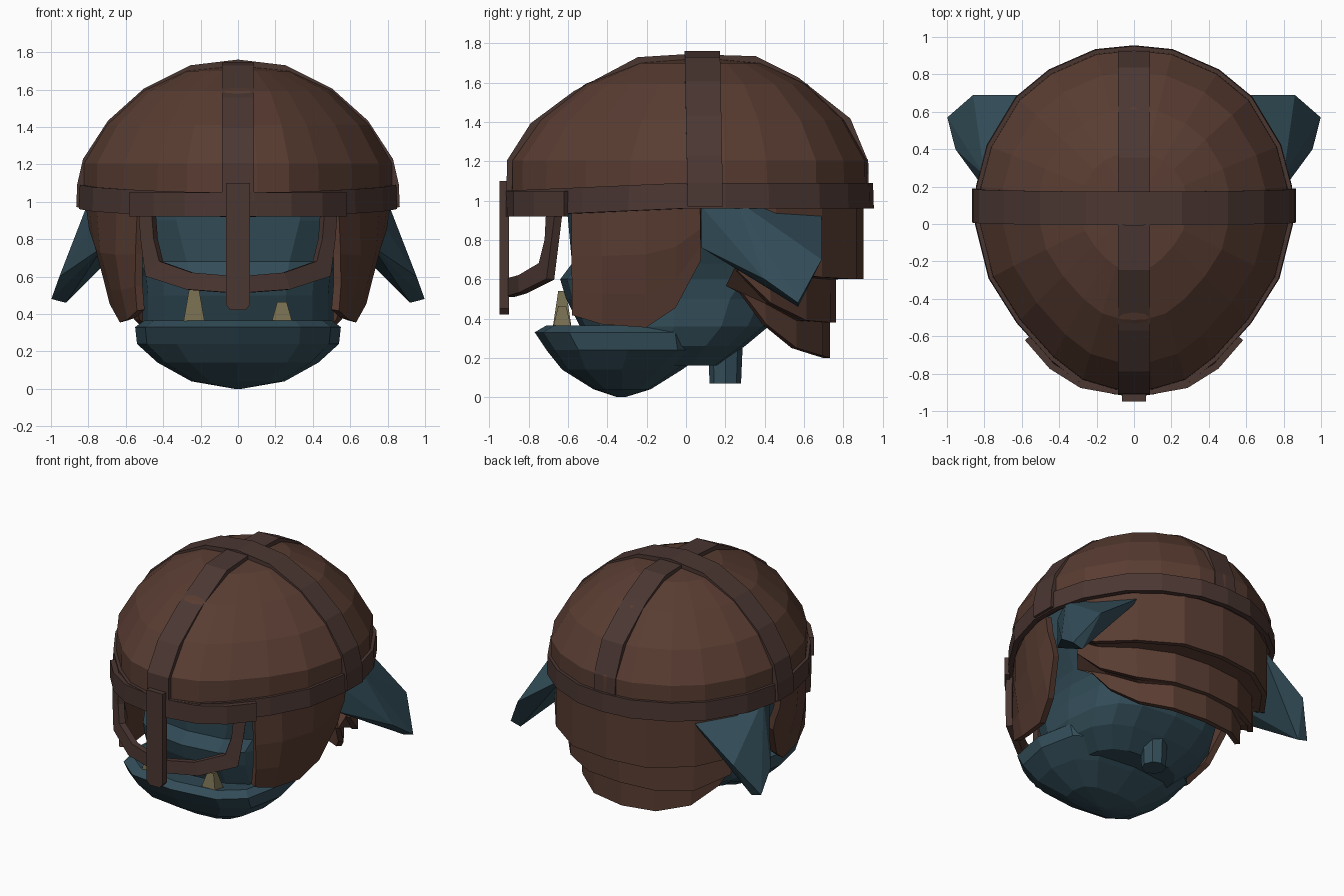
import bpy, bmesh, math

if "Cube" in bpy.data.objects:
    bpy.data.objects.remove(bpy.data.objects["Cube"])


def mat(name, c):
    m = bpy.data.materials.new(name)
    m.diffuse_color = (*c, 1)
    m.use_nodes = True
    m.node_tree.nodes["Principled BSDF"].inputs["Base Color"].default_value = m.diffuse_color
    return m


LEATHER = mat("leather", (0.1, 0.046, 0.032))
STRAP = mat("strap", (0.07, 0.038, 0.032))
SKIN = mat("skin", (0.033, 0.075, 0.1))
BONE = mat("bone", (0.18, 0.155, 0.08))


def finish(name, bm, m, mirror=False, thick=0):
    bmesh.ops.remove_doubles(bm, verts=bm.verts, dist=0.0005)
    bmesh.ops.recalc_face_normals(bm, faces=bm.faces)
    me = bpy.data.meshes.new(name)
    bm.to_mesh(me)
    bm.free()
    me.materials.append(m)
    ob = bpy.data.objects.new(name, me)
    bpy.context.collection.objects.link(ob)
    if mirror:
        ob.modifiers.new("mirror", 'MIRROR').use_clip = True
    if thick:
        s = ob.modifiers.new("thickness", 'SOLIDIFY')
        s.thickness, s.offset = thick, 0
        s.use_even_offset = True
    return ob


def grid(name, rows, m, closed=False, mirror=False, thick=0, caps=False):
    """Skin a list of equally long point rows."""
    bm = bmesh.new()
    vs = [[bm.verts.new(p) for p in r] for r in rows]
    n = len(rows[0])
    for a, b in zip(vs, vs[1:]):
        for i in range(n if closed else n - 1):
            j = (i + 1) % n
            bm.faces.new((a[i], a[j], b[j], b[i]))
    if caps:
        bm.faces.new(vs[0])
        bm.faces.new(vs[-1])
    return finish(name, bm, m, mirror, thick)


def hull(name, pts, m, mirror=False):
    bm = bmesh.new()
    for p in pts:
        bm.verts.new(p)
    r = bmesh.ops.convex_hull(bm, input=bm.verts)
    bmesh.ops.delete(bm, geom=list(set(r["geom_interior"])), context='VERTS')
    return finish(name, bm, m, mirror)


# Egg-shaped helmet plan
half = [(0, .925), (.2, .905), (.44, .8), (.61, .66), (.76, .41), (.815, .2), (.82, 0),
        (.75, -.28), (.605, -.51), (.425, -.71), (.27, -.83), (.1, -.88)]
plan = half + [(0, -.885)] + [(-x, y) for x, y in reversed(half[1:])]
CY = .05


def ring(s, z, tilt=0, shift=0):
    return [(x * s, CY + (y - CY) * s + shift, z + tilt * max(0, -y)) for x, y in plan]


# Helmet dome
prof = [(.97, .99, 0), (1.2, .985, 0), (1.4, .845, .01), (1.58, .615, .02), (1.685, .345, .03), (1.715, .002, .03)]
grid("helmet_dome", [ring(s, z, -.04 if z < 1 else 0, d) for z, s, d in prof], LEATHER, closed=True, thick=.03)

# Rim band
grid("rim_band", [ring(1.015, .96, -.045), ring(1.01, 1.09, -.045)], STRAP, closed=True, thick=.035)

# Brow plate
brow = [(.57, -.61), (.44, -.76), (.28, -.86), (0, -.91)]
grid("brow_plate", [[(x, y, z) for x, y in brow] for z in (.92, 1.05)], STRAP, mirror=True, thick=.035)

# Front-to-back strap
path = [(-.895, 1.0), (-.89, 1.2), (-.775, 1.38), (-.56, 1.54), (-.24, 1.71), (0, 1.725), (.35, 1.715),
        (.56, 1.61), (.82, 1.405), (.905, 1.2), (.91, 1.05)]
grid("long_strap", [[(x, y, z) for y, z in path] for x in (-.085, .085)], STRAP, thick=.04)

# Side-to-side strap
path = [(.845, .97), (.84, 1.09), (.81, 1.22), (.68, 1.42), (.49, 1.59), (.25, 1.71), (0, 1.74)]
path += [(-x, z) for x, z in reversed(path[:-1])]
grid("cross_strap", [[(x, y + .02 * (1.4 - z), z) for x, z in path] for y in (0, .18)], STRAP, thick=.04)

# Nose guard
hull("nose_guard", [(x, y, z) for x in (-.065, .065) for y in (-.95, -.9) for z in (.45, 1.1)]
     + [(x, y, .42) for x in (-.04, .04) for y in (-.95, -.9)], STRAP)

# Eye guard frame
outer = [(.525, -.64, 1.0), (.51, -.665, .8), (.485, -.69, .6), (.27, -.83, .53), (0, -.9, .51)]
inner = [(.455, -.69, 1.0), (.44, -.70, .8), (.41, -.73, .68), (.24, -.83, .62), (0, -.9, .6)]
grid("eye_guard", [outer, inner], STRAP, mirror=True, thick=.045)

# Cheek guards
ys = (-.57, -.42, -.2, -.05, .075)
tables = [((.52, .63, .735, .775, .79), (.97,) * 5),
          ((.53, .635, .715, .745, .775), (.72, .72, .73, .77, .86)),
          ((.53, .605, .66, .70, .745), (.55, .53, .53, .6, .78)),
          ((.52, .57, .61, .665, .725), (.42, .375, .36, .46, .7))]
grid("cheek_guard", [list(zip(xs, ys, zs)) for xs, zs in tables], LEATHER, mirror=True, thick=.045)

# Overlapping neck plates: plan points, bottom heights; each starts under the one above
plates = [([(.76, .25), (.71, .45), (.54, .68), (.29, .85), (0, .885)], (.75, .64, .61, .6, .6)),
          ([(.69, .26), (.64, .42), (.48, .6), (.26, .72), (0, .745)], (.64, .48, .39, .38, .38)),
          ([(.6, .28), (.54, .4), (.42, .55), (.24, .68), (0, .715)], (.53, .37, .25, .21, .2))]
above = [(x, y, .98) for x, y in plates[0][0]]
for k, (pl, bot) in enumerate(plates):
    low = [(x, y, z) for (x, y), z in zip(pl, bot)]
    mid = [(x, y, a[2] + .015) for (x, y), a in zip(pl, above)]
    top = [(a[0], a[1], a[2] + .03) for a in above]
    grid(f"neck_plate_{k + 1}", [top, mid, low] if k else [mid, low], LEATHER, mirror=True, thick=.035)
    above = low


# Head and jaw rings: z, half width, front y, back y
def oval(z, hw, f, b, e=.72, n=16):
    pts = []
    for i in range(n):
        a = 2 * math.pi * i / n
        c, s = math.cos(a), math.sin(a)
        pts.append((math.copysign(abs(c) ** e, c) * hw,
                    (f + b) / 2 + math.copysign(abs(s) ** e, s) * (b - f) / 2, z))
    return pts


grid("jaw", [oval(*r, n=12) for r in [(0, .02, -.35, -.31), (.04, .25, -.47, -.18), (.14, .43, -.63, -.02),
                                      (.24, .54, -.71, .12), (.33, .55, -.77, .12), (.365, .5, -.71, .1),
                                      (.34, .45, -.55, .1)]], SKIN, closed=True, caps=True)
grid("head", [oval(*r) for r in [(.16, .34, -.4, .16), (.26, .47, -.5, .3), (.36, .51, -.54, .42),
                                 (.5, .51, -.61, .5), (.6, .52, -.64, .6), (.68, .55, -.58, .66),
                                 (.9, .66, -.6, .76), (1.1, .66, -.62, .76), (1.35, .55, -.5, .65),
                                 (1.55, .3, -.25, .35)]], SKIN, closed=True, caps=True)

# Neck stub
grid("neck_stub", [[(r * math.cos(a), .2 + r * math.sin(a), z) for a in
                    [math.tau * i / 8 for i in range(8)]] for z, r in ((.07, .08), (.3, .09))],
     SKIN, closed=True, caps=True)

# Drooping ears
hull("ear", [(.72, .08, .97), (.72, .08, .76), (.5, .69, .96), (.66, .3, .72), (.8, .26, 1.0), (.86, .69, .7),
             (.998, .57, .48), (.92, .57, .46), (.955, .4, .6), (.84, .36, .85)], SKIN, mirror=True)

# Tusks
for x, h, name in ((-.235, .54, "long_tusk"), (.235, .465, "short_tusk")):
    hull(name, [(x + a, -.63 + b, .34) for a in (-.06, .06) for b in (-.05, .05)]
         + [(x + a, -.63 + b, h) for a in (-.025, .025) for b in (-.02, .02)], BONE)
